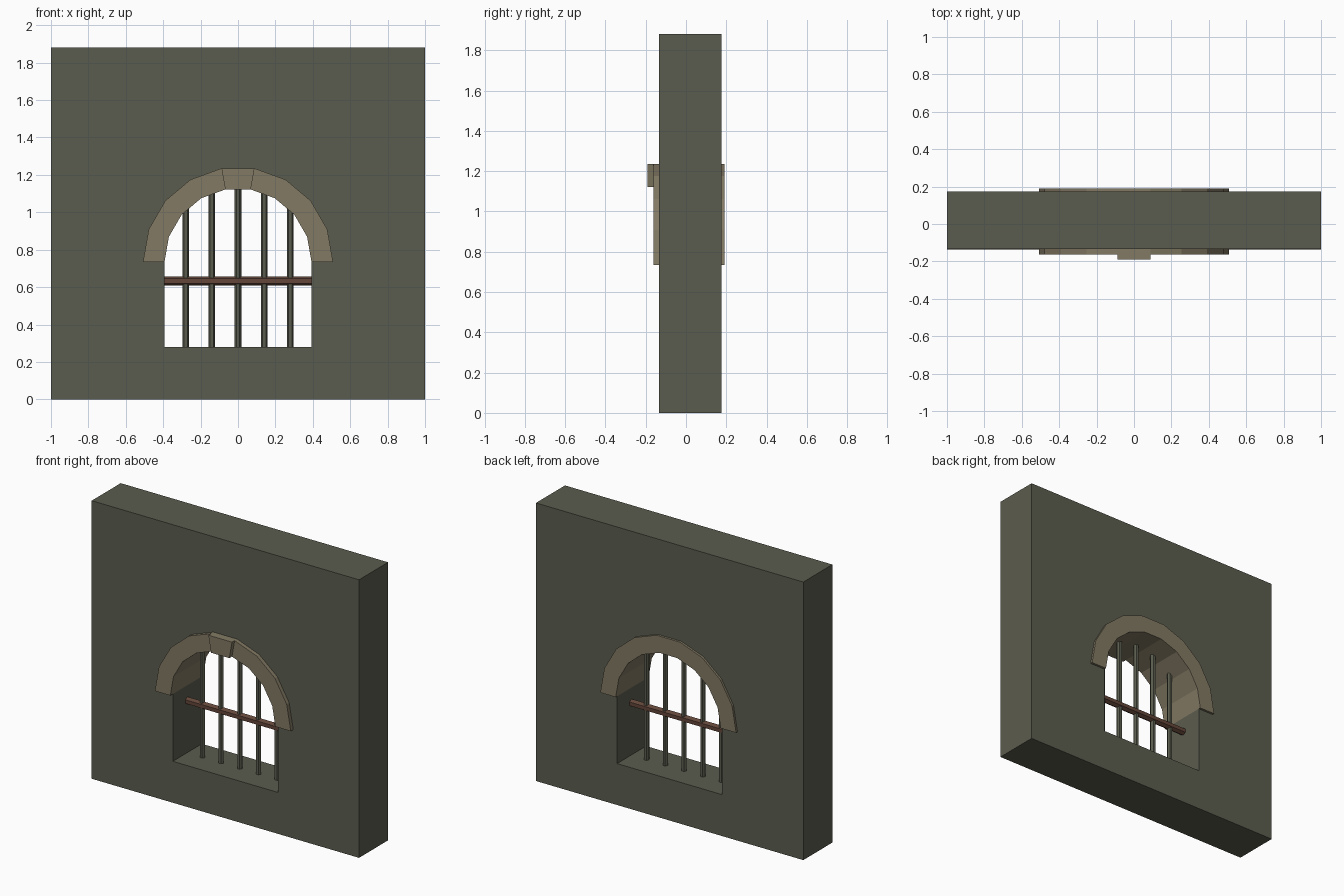
import bpy, bmesh
from math import sin, cos, pi, sqrt
from mathutils import Matrix

cube = bpy.data.objects.get("Cube")
if cube:
    bpy.data.objects.remove(cube, do_unlink=True)


def material(name, rgb):
    m = bpy.data.materials.new(name)
    m.use_nodes = True
    m.diffuse_color = (*rgb, 1)
    m.node_tree.nodes["Principled BSDF"].inputs["Base Color"].default_value = (*rgb, 1)
    return m


WALL = material("olive grey", (0.105, 0.107, 0.077))
STONE = material("tan stone", (0.225, 0.193, 0.127))
RUST = material("rust brown", (0.127, 0.062, 0.042))

HALF = 0.393              # half width of the opening
INNER, OUTER = 0.393, 0.508
SPRING, SILL = 0.735, 0.28
FRONT, BACK = -0.135, 0.175
GRILLE_Y = 0.02
SEGMENTS = 9


def add(name, bm, mat):
    bmesh.ops.recalc_face_normals(bm, faces=bm.faces)
    mesh = bpy.data.meshes.new(name)
    bm.to_mesh(mesh)
    bm.free()
    mesh.materials.append(mat)
    ob = bpy.data.objects.new(name, mesh)
    bpy.context.collection.objects.link(ob)
    return ob


def arc(radius, first=0, last=SEGMENTS):
    return [(radius * cos(pi * i / SEGMENTS), SPRING + radius * sin(pi * i / SEGMENTS))
            for i in range(first, last + 1)]


def arch_stone(name, first, last, y0, y1):
    """Curved band of masonry with flat segments, running from y0 to y1."""
    bm = bmesh.new()
    rings = []
    for inner, outer in zip(arc(INNER, first, last), arc(OUTER, first, last)):
        rings.append([bm.verts.new((p[0], y, p[1])) for p, y in
                      ((inner, y0), (outer, y0), (outer, y1), (inner, y1))])
    for a, b in zip(rings, rings[1:]):
        for k in range(4):
            n = (k + 1) % 4
            bm.faces.new((a[k], a[n], b[n], b[k]))
    bm.faces.new(rings[0])
    bm.faces.new(rings[-1])
    return add(name, bm, STONE)


def rod(name, radius, length, centre, axis, mat):
    """Six-sided bar, upright or lying along x."""
    bm = bmesh.new()
    bmesh.ops.create_cone(bm, cap_ends=True, segments=6, radius1=radius,
                          radius2=radius, depth=length)
    # put a corner towards the front
    bm.transform(Matrix.Rotation(pi / 2, 4, "Z"))
    if axis == "X":
        bm.transform(Matrix.Rotation(pi / 2, 4, "Y"))
    bm.transform(Matrix.Translation(centre))
    return add(name, bm, mat)


# Wall: filled outline with an arched hole, the arch seated inside the masonry
outline = [(-1, 0), (1, 0), (1, 1.88), (-1, 1.88)]
hole = [(-HALF, SILL), (HALF, SILL), (HALF, SPRING)]
hole += arc((INNER + OUTER) / 2) + [(-HALF, SPRING)]
curve = bpy.data.curves.new("wall_outline", "CURVE")
curve.dimensions = "2D"
curve.fill_mode = "BOTH"
curve.extrude = (BACK - FRONT) / 2
for points in (outline, hole):
    spline = curve.splines.new("POLY")
    spline.points.add(len(points) - 1)
    for p, (x, z) in zip(spline.points, points):
        p.co = (x, z, 0, 1)
    spline.use_cyclic_u = True
temp = bpy.data.objects.new("wall_outline", curve)
bpy.context.collection.objects.link(temp)
bpy.context.view_layer.update()
flat = bpy.data.meshes.new_from_object(temp.evaluated_get(bpy.context.evaluated_depsgraph_get()))
bm = bmesh.new()
bm.from_mesh(flat)
bmesh.ops.remove_doubles(bm, verts=bm.verts, dist=0.0001)
bm.transform(Matrix.Translation((0, (FRONT + BACK) / 2, 0)) @ Matrix.Rotation(pi / 2, 4, "X"))
for f in bm.faces:
    f.smooth = False
    f.material_index = 0
bpy.data.objects.remove(temp, do_unlink=True)
add("wall", bm, WALL)

# Arch surround and its projecting keystone
arch_stone("arch_surround", 0, SEGMENTS, -0.162, 0.19)
arch_stone("keystone", 4, 5, -0.19, -0.162)

# Window grille
for i in range(5):
    x = (i - 2) * 0.14
    top = SPRING + sqrt(0.44 ** 2 - x * x)
    bottom = SILL - 0.02
    rod("window_bar", 0.0175, top - bottom, (x, GRILLE_Y, (top + bottom) / 2), "Z", WALL)
rod("cross_bar", 0.025, 2 * HALF, (0, GRILLE_Y, 0.633), "X", RUST)
